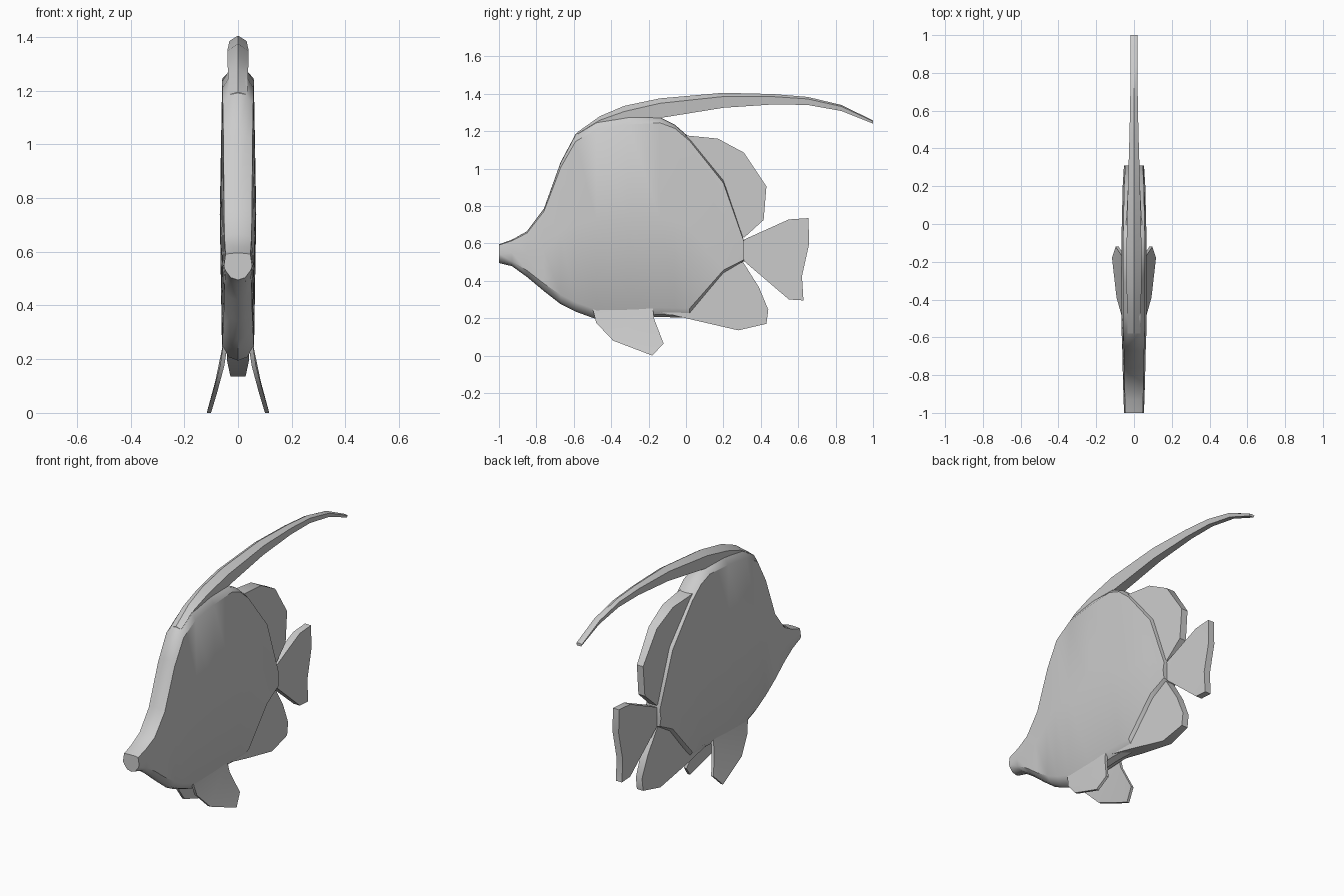
import bpy, bmesh, math

if "Cube" in bpy.data.objects:
    bpy.data.objects.remove(bpy.data.objects["Cube"])


def finish(name, verts, faces, angle=35):
    me = bpy.data.meshes.new(name)
    me.from_pydata(verts, [], faces)
    bm = bmesh.new()
    bm.from_mesh(me)
    bmesh.ops.triangulate(bm, faces=[f for f in bm.faces if len(f.verts) > 4])
    bmesh.ops.recalc_face_normals(bm, faces=bm.faces)
    bm.to_mesh(me)
    bm.free()
    ob = bpy.data.objects.new(name, me)
    bpy.context.collection.objects.link(ob)
    bpy.ops.object.select_all(action='DESELECT')
    ob.select_set(True)
    bpy.context.view_layer.objects.active = ob
    bpy.ops.object.shade_smooth_by_angle(angle=math.radians(angle))
    return ob


def loft(name, rings):
    n = len(rings[0])
    verts = [v for r in rings for v in r]
    faces = [(k*n + i, k*n + (i+1) % n, (k+1)*n + (i+1) % n, (k+1)*n + i)
             for k in range(len(rings)-1) for i in range(n)]
    faces += [tuple(range(n)), tuple(range((len(rings)-1)*n, len(rings)*n))]
    return finish(name, verts, faces)


def slab(name, outline, inner, outer):
    """Side-view outline (y, z) given thickness between two x functions."""
    return loft(name, [[(fx(y, z), y, z) for y, z in outline] for fx in (inner, outer)])


# Body: stations of y, top z, bottom z, half width, top inset, bottom inset
stations = [
    (-1.0, .600, .500, .053, .004, .035), (-.93, .625, .483, .055, .006, .025),
    (-.85, .670, .425, .058, .010, .035), (-.76, .790, .350, .060, .015, .04),
    (-.67, 1.04, .280, .062, .030, .05), (-.59, 1.19, .240, .065, .040, .05),
    (-.48, 1.26, .200, .067, .045, .05), (-.31, 1.285, .205, .068, .045, .05),
    (-.14, 1.28, .212, .067, .030, .05), (-.06, 1.24, .209, .066, .020, .05),
    (.02, 1.17, .207, .064, .018, .05), (.20, .945, .440, .060, .018, .022),
    (.31, .620, .510, .053, .006, .008)]
rings = []
for y, t, b, w, ti, bi in stations:
    mid = (t + b) / 2
    half = [(.5*w, t - .15*ti), (.87*w, t - ti), (w, mid), (.88*w, b + bi), (.5*w, b + .25*bi)]
    rings.append([(0, y, t)] + [(x, y, z) for x, z in half] + [(0, y, b)]
                 + [(-x, y, z) for x, z in reversed(half)])
loft("body", rings)

# Long trailing dorsal streamer: y, top z, bottom z, half width
streamer = [(-.58, 1.20, 1.16, .034), (-.46, 1.285, 1.2, .037), (-.33, 1.34, 1.22, .039),
            (-.14, 1.38, 1.275, .04), (.20, 1.41, 1.33, .032), (.47, 1.403, 1.348, .024),
            (.65, 1.388, 1.345, .02), (.83, 1.345, 1.313, .019), (1.0, 1.262, 1.245, .018)]
loft("dorsal_streamer",
     [[(0, y, t), (w, y, t - .25*(t-b)), (.75*w, y, b), (-.75*w, y, b), (-w, y, t - .25*(t-b))]
      for y, t, b, w in streamer])

# Middle fins, thinning toward the rear
fins = {
    "rear_dorsal_fin": [(-.06, 1.19), (.02, 1.18), (.17, 1.165), (.31, 1.09), (.43, .91),
                        (.415, .73), (.31, .635), (.22, .70), (.10, .95)],
    "anal_fin": [(-.15, .24), (.02, .20), (.28, .14), (.43, .175), (.44, .25), (.39, .37),
                 (.305, .505), (.2, .48), (.0, .30)],
    "tail_fin": [(.27, .60), (.31, .625), (.55, .733), (.655, .74), (.658, .60), (.62, .43),
                 (.628, .30), (.55, .305), (.31, .51), (.27, .53)]}
for name, outline in fins.items():
    def thick(y, z):
        return max(.02, .042 - .05 * max(y, 0))
    slab(name, outline, lambda y, z: -thick(y, z), thick)

# Paired pelvic fins splayed outward
pelvic = [(-.50, .26), (-.48, .18), (-.39, .085), (-.18, .005), (-.12, .07), (-.17, .20), (-.18, .28)]


def splay(z):
    return .118 - .3 * z if z < .16 else .07 - .15 * (z - .16)


for side, name in ((1, "pelvic_fin_right"), (-1, "pelvic_fin_left")):
    slab(name, pelvic, lambda y, z: side * (splay(z) - .016), lambda y, z: side * splay(z))

# Rest the lowest fin tips on the ground
low = min(v.co.z for o in bpy.data.objects for v in o.data.vertices)
for o in bpy.data.objects:
    for v in o.data.vertices:
        v.co.z -= low
